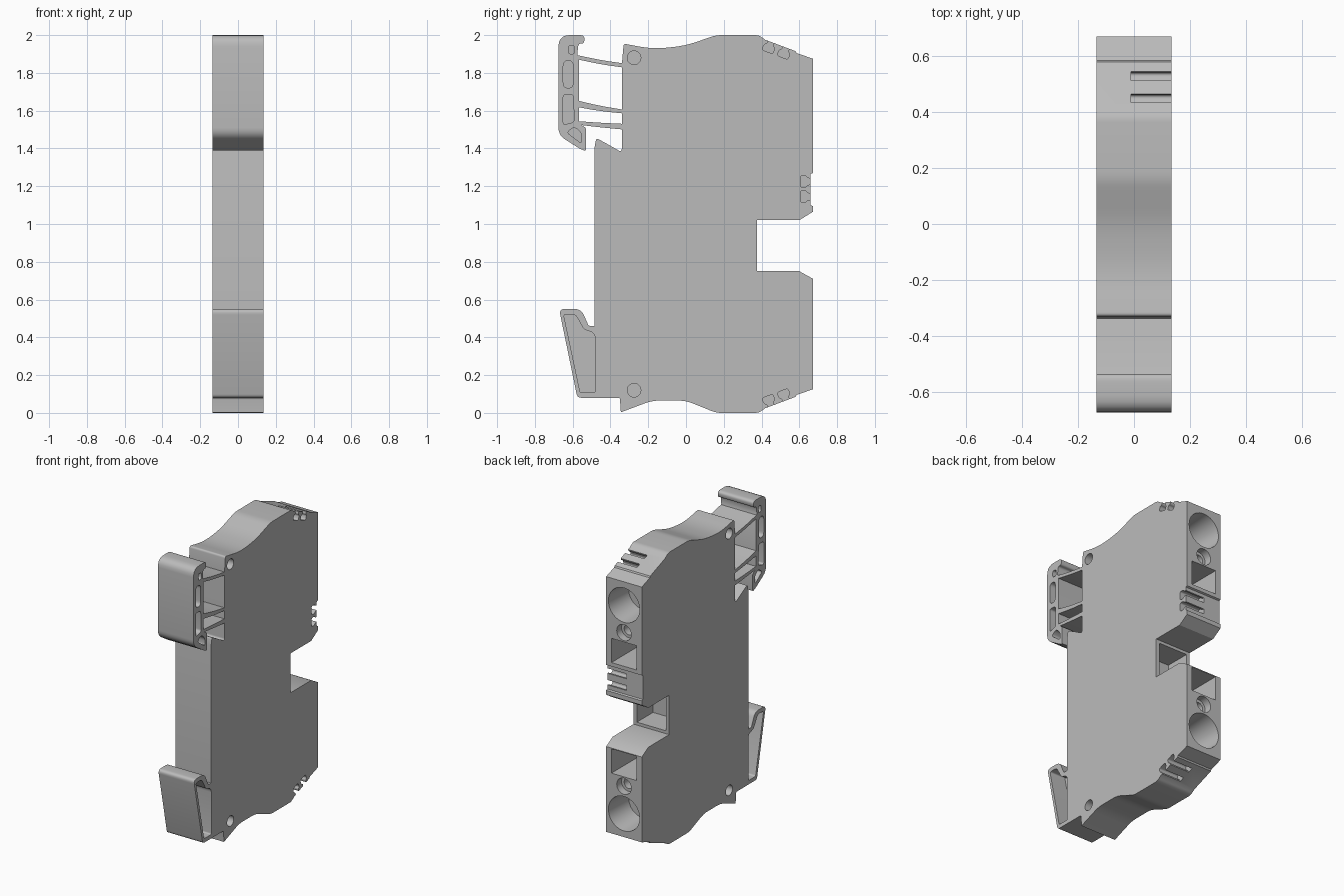
import bpy, bmesh, math
from mathutils import Vector, Matrix

if "Cube" in bpy.data.objects:
    bpy.data.objects.remove(bpy.data.objects["Cube"])

HALF = 0.135      # half thickness of the housing
WEB = 0.015       # half thickness of the web between side pockets

grey = bpy.data.materials.new("housing_grey")
grey.use_nodes = True
grey.diffuse_color = (0.5, 0.5, 0.5, 1)
grey.node_tree.nodes["Principled BSDF"].inputs["Base Color"].default_value = (0.5, 0.5, 0.5, 1)


def rounded(pts, steps=5):
    """Outline points (y, z[, radius]); corners with a radius become curves."""
    out = []
    for i, p in enumerate(pts):
        c = Vector(p[:2])
        if len(p) < 3:
            out.append(c)
            continue
        a, b = Vector(pts[i - 1][:2]) - c, Vector(pts[(i + 1) % len(pts)][:2]) - c
        a = c + a.normalized() * min(p[2], a.length * 0.48)
        b = c + b.normalized() * min(p[2], b.length * 0.48)
        for k in range(steps + 1):
            t = k / steps
            out.append(a * (1 - t) ** 2 + c * 2 * t * (1 - t) + b * t * t)
    return out


def finish(name, bm):
    bmesh.ops.recalc_face_normals(bm, faces=bm.faces)
    me = bpy.data.meshes.new(name)
    bm.to_mesh(me)
    bm.free()
    me.materials.append(grey)
    ob = bpy.data.objects.new(name, me)
    bpy.context.collection.objects.link(ob)
    return ob


def prism(name, pts, x0=-HALF, x1=HALF):
    """Extrude a side outline across the thickness."""
    bm = bmesh.new()
    face = bm.faces.new([bm.verts.new((x0, p[0], p[1])) for p in rounded(pts)])
    new = bmesh.ops.extrude_face_region(bm, geom=[face])["geom"]
    bmesh.ops.translate(bm, vec=(x1 - x0, 0, 0),
                        verts=[v for v in new if isinstance(v, bmesh.types.BMVert)])
    return finish(name, bm)


def bore(r, z, y0, y1, r_in=None):
    """Round cutter along y, r at y1 and r_in at y0."""
    bm = bmesh.new()
    bmesh.ops.create_cone(bm, cap_ends=True, segments=40, radius1=r, radius2=r_in or r, depth=y1 - y0,
                          matrix=Matrix.Translation((0, (y0 + y1) / 2, z)) @ Matrix.Rotation(math.pi / 2, 4, 'X'))
    return finish("cutter", bm)


def cut(ob, cutter):
    cutter.hide_render = True
    mod = ob.modifiers.new("cut", 'BOOLEAN')
    mod.operation, mod.solver, mod.object = 'DIFFERENCE', 'EXACT', cutter
    bpy.ops.object.select_all(action='DESELECT')
    bpy.context.view_layer.objects.active = ob
    ob.select_set(True)
    bpy.ops.object.modifier_apply(modifier=mod.name)
    bpy.data.objects.remove(cutter)


def side_pockets(ob, pts):
    """Sink the same outline into both sides, leaving a web in the middle."""
    for x0, x1 in ((WEB, 0.2), (-0.2, -WEB)):
        cut(ob, prism("cutter", pts, x0, x1))


def circle(y, z, r, n=24):
    return [(y + r * math.cos(a * math.tau / n), z + r * math.sin(a * math.tau / n)) for a in range(n)]


# Main housing with its foot and rail notch
body = prism("housing", [
    (-0.34, 1.39, 0.01), (-0.34, 1.84), (-0.33, 1.955, 0.015), (-0.17, 1.925, 0.08), (0, 1.945, 0.06),
    (0.16, 2.0, 0.03), (0.385, 2.0, 0.02), (0.42, 1.975), (0.58, 1.915), (0.585, 1.905), (0.672, 1.875),
    (0.672, 1.27), (0.66, 1.265), (0.66, 1.1), (0.672, 1.095), (0.672, 1.065),
    (0.6, 1.02), (0.375, 1.02), (0.375, 0.75), (0.6, 0.75), (0.672, 0.71),
    (0.672, 0.125), (0.585, 0.095), (0.58, 0.085), (0.42, 0.025), (0.385, 0, 0.02), (0.16, 0, 0.03),
    (0, 0.065, 0.04), (-0.18, 0.065, 0.04), (-0.345, 0.003), (-0.35, 0.08, 0.01), (-0.575, 0.08, 0.02),
    (-0.672, 0.55, 0.03), (-0.555, 0.55, 0.035), (-0.515, 0.46, 0.01), (-0.485, 0.46),
    (-0.485, 1.4), (-0.475, 1.455, 0.015), (-0.41, 1.42, 0.03), (-0.35, 1.385)])

# Foot pocket and the round side holes
side_pockets(body, [(-0.648, 0.522, 0.015), (-0.585, 0.522, 0.02), (-0.54, 0.44, 0.02),
                    (-0.482, 0.425, 0.03), (-0.482, 0.107, 0.01), (-0.56, 0.107, 0.01)])
for z in (0.12, 1.88):
    side_pockets(body, circle(-0.275, z, 0.036))

# Wire entry, screw hole and square opening on each terminal
for s in (-1, 1):
    cut(body, bore(0.12, 1 + s * 0.715, 0.47, 0.7, 0.105))
    cut(body, bore(0.055, 1 + s * 0.527, 0.62, 0.7))
    cut(body, bore(0.035, 1 + s * 0.527, 0.5, 0.65))
    z = 1 + s * 0.379
    cut(body, prism("cutter", [(0.4, z - 0.083), (0.7, z - 0.083), (0.7, z + 0.083), (0.4, z + 0.083)],
                    -0.095, 0.095))

# Hollow behind the rail notch
cut(body, prism("cutter", [(0.2, 0.77), (0.4, 0.77), (0.4, 1.0), (0.2, 1.0)], -0.11, 0.11))

# Marker slots: narrow mouth and wider root, open on one side
SLOT = [(-0.017, 0.03), (0.017, 0.03), (0.017, -0.015, 0.008), (0.03, -0.025, 0.008), (0.03, -0.055, 0.012),
        (-0.03, -0.055, 0.012), (-0.03, -0.025, 0.008), (-0.017, -0.015, 0.008)]


def slot(y, z, angle, flip=False):
    c, s = math.cos(angle), math.sin(angle)
    pts = [(y + p[0] * c - p[1] * s, z + p[0] * s + p[1] * c, *p[2:]) for p in SLOT]
    if flip:
        pts = [(p[0], 2 - p[1], *p[2:]) for p in pts]
    cut(body, prism("cutter", pts, -0.01, 0.2))


for flip in (False, True):
    slot(0.45, 1.963, -0.36, flip)
    slot(0.53, 1.933, -0.36, flip)
for z in (1.145, 1.225):
    slot(0.66, z, -math.pi / 2)

# Latch plate with hook and tapered lower tip
latch = prism("latch_plate", [
    (-0.675, 1.47, 0.04), (-0.675, 2.0, 0.06), (-0.535, 2.0, 0.03), (-0.54, 1.955, 0.015),
    (-0.57, 1.955, 0.02), (-0.575, 1.9), (-0.566, 1.88), (-0.566, 1.53), (-0.53, 1.51, 0.01),
    (-0.53, 1.385, 0.01), (-0.565, 1.4, 0.02)])
for pocket in (
        [(-0.65, 1.72, 0.03), (-0.597, 1.72, 0.03), (-0.597, 1.865, 0.03), (-0.65, 1.865, 0.03)],
        [(-0.65, 1.525, 0.015), (-0.592, 1.54, 0.015), (-0.597, 1.685, 0.015), (-0.65, 1.685, 0.015)],
        [(-0.632, 1.485, 0.02), (-0.552, 1.425, 0.02), (-0.552, 1.48, 0.02), (-0.59, 1.515, 0.02)],
        [(-0.622, 1.9, 0.015), (-0.59, 1.9, 0.015), (-0.59, 1.945, 0.015), (-0.622, 1.945, 0.015)]):
    side_pockets(latch, pocket)

# Thin curved arms joining the latch to the housing
parts = [body, latch]
for name, z0, z1, t0, t1 in (("upper_arm", 1.895, 1.85, 0.022, 0.022),
                             ("middle_arm", 1.655, 1.605, 0.035, 0.02),
                             ("lower_arm", 1.545, 1.53, 0.018, 0.03)):
    mid = z0 * 0.42 + z1 * 0.58
    parts.append(prism(name, [(-0.58, z0), (-0.46, mid, 0.08), (-0.33, z1), (-0.33, z1 - t1),
                              (-0.46, mid - (t0 + t1) / 2, 0.08), (-0.58, z0 - t0)], -HALF, HALF))

bpy.ops.object.select_all(action='DESELECT')
for ob in parts:
    ob.select_set(True)
bpy.context.view_layer.objects.active = body
bpy.ops.object.shade_smooth_by_angle(angle=math.radians(30))
